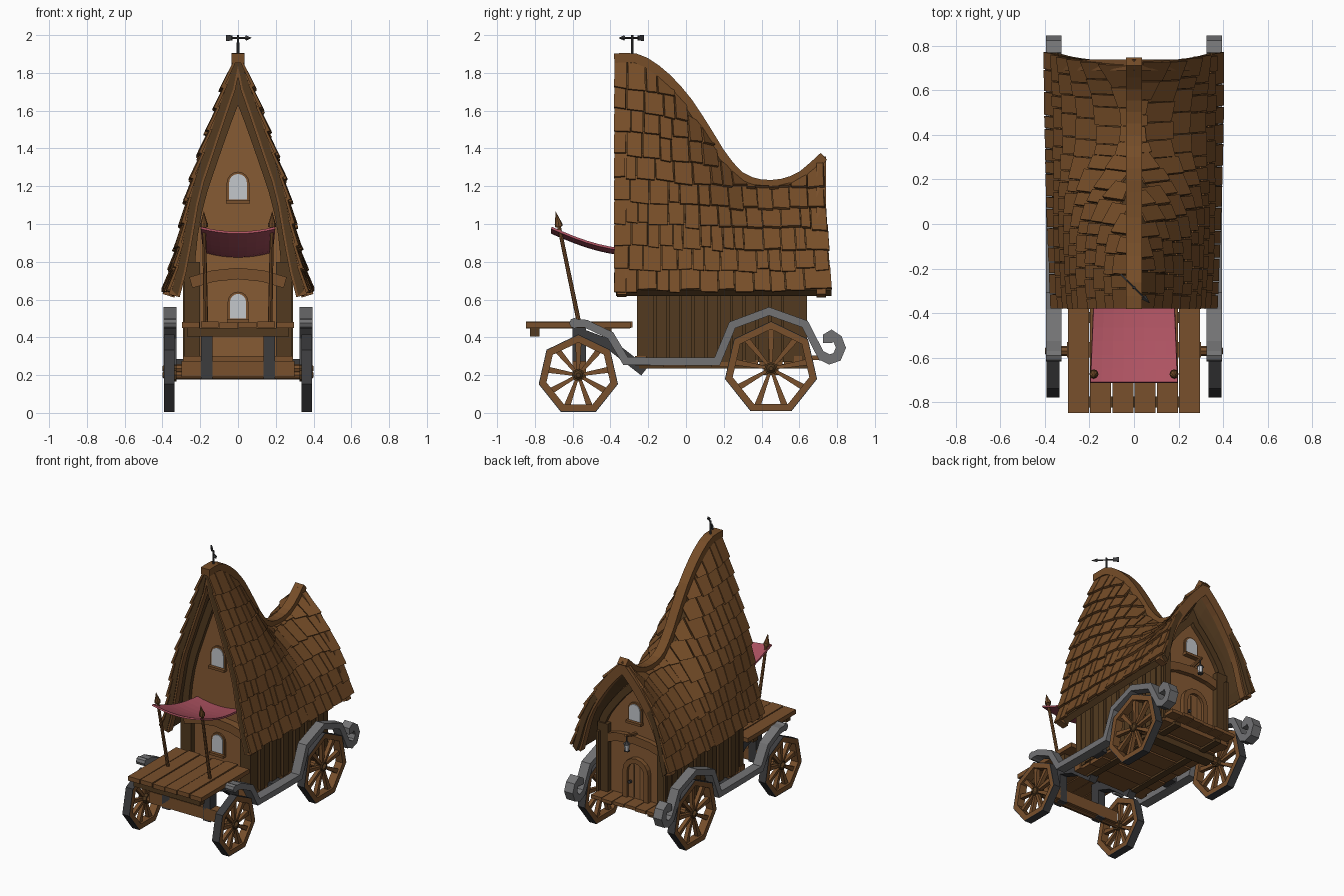
import bpy, bmesh, math, random
from mathutils import Vector, Matrix

if "Cube" in bpy.data.objects:
    bpy.data.objects.remove(bpy.data.objects["Cube"])

random.seed(4)
def material(name, r, g, b):
    m = bpy.data.materials.new(name)
    m.diffuse_color = (r, g, b, 1)
    m.use_nodes = True
    m.node_tree.nodes["Principled BSDF"].inputs["Base Color"].default_value = m.diffuse_color
    return m
ROOF = material("shingle_wood", .18, .074, .021)
WOOD = material("plank_wood", .19, .08, .025)
WALL = material("wall_wood", .24, .103, .034)
DARK = material("dark_wood", .085, .042, .014)
IRON = material("iron", .045, .045, .048)
STEEL = material("steel", .17, .17, .175)
CLOTH = material("cloth", .42, .085, .12)
GLASS = material("glass", .55, .57, .6)

def make(name, verts, faces, mat):
    me = bpy.data.meshes.new(name)
    me.from_pydata([tuple(v) for v in verts], [], faces)
    bm = bmesh.new(); bm.from_mesh(me)
    bmesh.ops.recalc_face_normals(bm, faces=bm.faces)
    bm.to_mesh(me); bm.free()
    me.materials.append(mat)
    ob = bpy.data.objects.new(name, me)
    bpy.context.collection.objects.link(ob)
    return ob

def place(plane, a, b, c):
    return (c, a, b) if plane == 'yz' else (a, c, b)

def box(name, x, y, z, mat):
    v = [(i, j, k) for i in x for j in y for k in z]
    return make(name, v, [(0, 1, 3, 2), (4, 6, 7, 5), (0, 4, 5, 1), (2, 3, 7, 6), (0, 2, 6, 4), (1, 5, 7, 3)], mat)

def prism(name, poly, plane, lo, hi, mat):
    n = len(poly)
    v = [place(plane, a, b, c) for c in (lo, hi) for a, b in poly]
    f = [tuple(range(n)), tuple(range(n, 2 * n))]
    return make(name, v, f + [(i, (i + 1) % n, n + (i + 1) % n, n + i) for i in range(n)], mat)

def ribbon(name, path, t, plane, lo, hi, mat, closed=False):
    """Rectangular bar following a mitred 2D path."""
    p = [Vector(q) for q in path]; n = len(p); v = []
    for i in range(n):
        a = (p[i] - p[i - 1]).normalized() if i or closed else None
        b = (p[(i + 1) % n] - p[i]).normalized() if i < n - 1 or closed else None
        a, b = a or b, b or a
        d = (a + b).normalized()
        m = Vector((-d.y, d.x)) * t / 2 / max(d.dot(a), .5)
        v += [place(plane, *(p[i] + k * m), c) for k, c in ((-1, lo), (1, lo), (1, hi), (-1, hi))]
    f = [tuple(4 * i + k for k in range(4)) for i in (0, n - 1)] if not closed else []
    for i in range(n if closed else n - 1):
        j = (i + 1) % n
        f += [(4 * i + k, 4 * i + (k + 1) % 4, 4 * j + (k + 1) % 4, 4 * j + k) for k in range(4)]
    return make(name, v, f, mat)

def rod(name, a, b, r1, r2, mat, n=8):
    a, b = Vector(a), Vector(b)
    bm = bmesh.new()
    bmesh.ops.create_cone(bm, cap_ends=True, segments=n, radius1=r1, radius2=r2, depth=(b - a).length,
        matrix=Matrix.Translation((a + b) / 2) @ (b - a).to_track_quat('Z', 'Y').to_matrix().to_4x4())
    me = bpy.data.meshes.new(name); bm.to_mesh(me); bm.free()
    me.materials.append(mat)
    ob = bpy.data.objects.new(name, me); bpy.context.collection.objects.link(ob)
    return ob

def curve(pts, x):
    """Smooth interpolation through points."""
    x = min(max(x, pts[0][0]), pts[-1][0])
    i = next(k for k in range(len(pts) - 1) if x <= pts[k + 1][0])
    sl = lambda k: ((pts[min(k + 1, len(pts) - 1)][1] - pts[max(k - 1, 0)][1]) /
                    (pts[min(k + 1, len(pts) - 1)][0] - pts[max(k - 1, 0)][0]))
    (x0, y0), (x1, y1) = pts[i], pts[i + 1]
    d = x1 - x0; t = (x - x0) / d
    return ((2*t**3 - 3*t*t + 1) * y0 + (t**3 - 2*t*t + t) * d * sl(i)
            + (3*t*t - 2*t**3) * y1 + (t**3 - t*t) * d * sl(i + 1))

# Roof surface: sagging ridge, bell-shaped section
RIDGE = [(-.38, 1.87), (-.25, 1.865), (-.12, 1.78), (0, 1.65), (.1, 1.5), (.2, 1.34), (.3, 1.235), (.45, 1.2), (.6, 1.24), (.73, 1.35)]
FRONT = [(0, .35), (.12, .312), (.29, .274), (.45, .238), (.61, .175), (.83, .085), (1, .012)]
BACK = [(0, .38), (.12, .355), (.29, .325), (.45, .285), (.61, .225), (.83, .12), (1, .012)]
EAVE = .65
def surf(u, h, s=1):
    y = -.37 + 1.09 * u
    w = math.sin(u * math.pi / 2)
    x = (1 - w) * curve(FRONT, h) + w * curve(BACK, h)
    return Vector((s * x, y + u * .05 * (1 - h), EAVE + (curve(RIDGE, y) - EAVE) * h))

NU, NH = 22, 10
rows = [[surf(i / NU, j / NH, -1) for j in range(NH + 1)] + [surf(i / NU, j / NH) for j in range(NH, -1, -1)] for i in range(NU + 1)]
W = 2 * NH + 2
outer = [p for r in rows for p in r]
inner = [Vector((p.x - math.copysign(min(.03, abs(p.x)), p.x), p.y, p.z - .03)) for p in outer]
q = [(i * W + j, i * W + j + 1, (i + 1) * W + j + 1, (i + 1) * W + j) for i in range(NU) for j in range(W - 1)]
N = len(outer)
edge = [(j, j + 1) for j in range(W - 1)] + [(NU * W + j, NU * W + j + 1) for j in range(W - 1)]
edge += [(i * W + c, (i + 1) * W + c) for i in range(NU) for c in (0, W - 1)]
make("roof_shell", outer + inner, q + [tuple(N + k for k in f) for f in q] + [(a, b, N + b, N + a) for a, b in edge], DARK)

# Individual shingles in overlapping, sagging rows
V, F = [], []
def row(k, u):
    sag = u * u * (3 - 2 * u)
    return EAVE - .005 + k * .12 * (1 - .1 * sag) - .004 * k * math.sin(math.pi * min(max(u, 0), 1))
def shingle(u0, u1, k, s):
    ps, hs = [], []
    j0, j1 = random.uniform(-.012, .008), random.uniform(-.006, .006)
    for u, z in ((u0, row(k, u0) + j0), (u1, row(k, u1) + j0 + j1), (u1, row(k, u1) + .135), (u0, row(k, u0) + .135)):
        top = curve(RIDGE, -.37 + 1.09 * u)
        hs.append((z - EAVE) / (top - EAVE))
        ps.append(surf(u, min(hs[-1], .99), s))
    if max(hs[:2]) > .97:
        return
    n = (ps[1] - ps[0]).cross(ps[3] - ps[0]).normalized() * s
    if n.x * s < 0: n = -n
    b = len(V)
    V.extend(p + n * o for p, o in zip(ps, (.01, .01, -.004, -.004)))
    V.extend(p + n * o for p, o in zip(ps, (.027, .027, .009, .009)))
    F.extend(tuple(b + k for k in f) for f in ((0, 1, 2, 3), (4, 5, 6, 7), (0, 1, 5, 4), (1, 2, 6, 5), (2, 3, 7, 6), (3, 0, 4, 7)))
for s in (1, -1):
    for k in range(11):
        u = -.008
        while u < .99:
            w = random.uniform(.045, .095)
            e = u + w if u + w < .96 else 1.0 + random.uniform(0, .012)
            shingle(u, e - .005, k, s)
            u = e
make("roof_shingles", V, F, ROOF)

# Ridge beam and gable rake boards
ribbon("ridge_beam", [(-.38 + 1.11 * i / 20, curve(RIDGE, -.38 + 1.11 * i / 20) + .008) for i in range(21)], .05, 'yz', -.035, .035, ROOF)
def section(u, dx, dz, cap=9):
    r = [(min(max(p.x - dx, 0), cap), p.z - dz) for p in (surf(u, j / 10) for j in range(11))]
    r[-1] = (0, r[-1][1])
    return r
def both(half):
    return [(-x, z) for x, z in half] + half[-2::-1]
ribbon("front_rake", both(section(0, .012, .03)), .06, 'xz', -.365, -.315, WOOD)
ribbon("back_rake", both(section(1, .012, .03)), .065, 'xz', .69, .74, WOOD)

# End walls with timber trim
for nm, u, lo, hi, ty in (("front", .14, -.22, -.19, -.25), ("back", .88, .55, .58, .58)):
    g = section(u, .03, .04, .27)
    prism(nm + "_wall", [(-.27, .27)] + both(g) + [(.27, .27)], 'xz', lo, hi, WALL)
    ribbon(nm + "_gable_trim", both(section(u, .045, .07, .25)), .05, 'xz', ty, ty + .03, DARK)
    for s in (1, -1):
        box(nm + "_corner_post", sorted((s * .2, s * .285)), (ty - .01, ty + .04), (.27, .8), DARK)
    ribbon(nm + "_arched_beam", [(-.25, .69), (-.13, .725), (0, .738), (.13, .725), (.25, .69)], .06, 'xz', ty - .025, ty + .035, WOOD)
    box(nm + "_sill_beam", (-.29, .29), (ty - .02, ty + .04), (.25, .3), WOOD)

# Side walls of vertical planks
for s in (1, -1):
    box("side_wall", sorted((s * .25, s * .268)), (-.2, .62), (.27, .78), DARK)
    for i in range(13):
        y = -.225 + i * .0675
        box("side_plank", sorted((s * .26, s * (.28 + .012 * (i % 2)))), (y, y + .055), (.27, .74), DARK)

# Arched windows and door
def arch(w, z0, z1, n=8, cx=0):
    r = w / 2
    return [(cx - r, z0), (cx + r, z0)] + [(cx + r * math.cos(math.pi * i / n), z1 - r + r * math.sin(math.pi * i / n)) for i in range(n + 1)]
def window(nm, y, d, z0, z1, w):
    prism(nm + "_frame", arch(w + .025, z0, z1 + .012), 'xz', y, y + d * .012, WOOD)
    prism(nm + "_pane", arch(w, z0 + .01, z1), 'xz', y, y + d * .018, GLASS)
    box(nm + "_sill", (-w * .68, w * .68), sorted((y, y + d * .035)), (z0 - .012, z0 + .006), WOOD)
window("upper_window", -.22, -1, 1.12, 1.265, .095)
window("lower_window", -.22, -1, .49, .63, .085)
window("back_window", .58, 1, .86, .99, .09)
DX = -.02
prism("door", arch(.15, .3, .57, 8, DX), 'xz', .58, .595, WALL)
ribbon("door_frame", arch(.17, .3, .585, 8, DX)[1:] + [(DX - .085, .3)], .035, 'xz', .58, .615, WOOD)
for x in (-.025, .025):
    box("door_groove", (DX + x - .003, DX + x + .003), (.594, .598), (.31, .55), DARK)
rod("door_knob", (DX + .05, .59, .42), (DX + .05, .615, .42), .01, .012, IRON)

# Lantern on a bracket over the door
rod("lantern_arm", (0, .58, .77), (0, .7, .8), .014, .01, WOOD, 6)
rod("lantern_chain", (0, .685, .795), (0, .685, .75), .004, .004, IRON, 6)
rod("lantern_cap", (0, .685, .735), (0, .685, .755), .026, .006, IRON, 6)
rod("lantern_glass", (0, .685, .69), (0, .685, .735), .015, .02, GLASS, 6)
rod("lantern_base", (0, .685, .682), (0, .685, .69), .02, .02, IRON, 6)

# Floor, back porch and front deck
for i in range(7):
    y = -.25 + i * .128
    box("floor_plank", (-.275, .275), (y, y + .12), (.25 - .006 * (i % 2), .28), WOOD)
for i in range(6):
    x = -.297 + i * .1
    e = random.uniform(-.01, .01)
    box("deck_plank", (x, x + .094), (-.848, -.29 + e), (.45 + e * .4, .482 + e * .4), WOOD)
    box("porch_plank", (x * .9, x * .9 + .085), (.56, .72 + e), (.28, .304), WOOD)
for y in (-.8, -.42):
    box("deck_beam", (-.27, .27), (y - .025, y + .025), (.405, .45), DARK)
for s in (1, -1):
    box("chassis_beam", sorted((s * .15, s * .2)), (-.25, .66), (.235, .26), DARK)
    xs = sorted((s * .135, s * .195))
    box("deck_bracket", xs, (-.6, -.53), (.18, .45), IRON)
    ribbon("bracket_brace", [(-.56, .42), (-.4, .36), (-.22, .22)], .055, 'yz', xs[0], xs[1], IRON)

# Axles and seven-sided spoked wheels with iron tyres
box("front_axle_beam", (-.3, .3), (-.6, -.53), (.19, .275), WOOD)
box("rear_axle_beam", (-.28, .28), (.41, .49), (.2, .26), DARK)
for nm, y, z, R in (("front", -.57, .2, .215), ("rear", .45, .235, .25)):
    rod(nm + "_axle", (-.36, y, z), (.36, y, z), .022, .022, WOOD)
    def ring(r):
        return [(y + r * math.sin(2 * math.pi * i / 7), z + r * math.cos(2 * math.pi * i / 7)) for i in range(7)]
    for s in (1, -1):
        lo, hi = sorted((s * .335, s * .392))
        ribbon(nm + "_wheel_rim", ring(R - .023), .034, 'yz', lo, hi, WOOD, True)
        ribbon(nm + "_wheel_tyre", ring(R - .003), .006, 'yz', lo, hi, IRON, True)
        rod(nm + "_wheel_hub", (s * .325, y, z), (s * .385, y, z), .034, .034, DARK)
        rod(nm + "_hub_cap", (s * .385, y, z), (s * .4, y, z), .025, .012, DARK)
        for i in range(9):
            a = 2 * math.pi * i / 9
            d, n = Vector((math.sin(a), math.cos(a))), Vector((math.cos(a), -math.sin(a)))
            c = Vector((y, z)); e = R * .84
            prism(nm + "_wheel_spoke", [c + n * .008 + d * .02, c + n * .017 + d * e, c - n * .017 + d * e, c - n * .008 + d * .02],
                  'yz', s * .363 - .014, s * .363 + .014, WOOD)

# Steel running boards sweeping over the wheels into a curl
FENDER = [(-.6, .475), (-.53, .472), (-.4, .41), (-.32, .275), (-.1, .272), (.165, .272), (.245, .465), (.44, .538), (.63, .47), (.725, .285)]
CURL = [(.715, .305), (.76, .283), (.8, .297), (.82, .345), (.803, .39), (.77, .412), (.75, .4), (.75, .37)]
for s in (1, -1):
    lo, hi = sorted((s * .325, s * .395))
    ribbon("fender", FENDER, .042, 'yz', lo, hi, STEEL)
    ribbon("fender_curl", CURL, .05, 'yz', lo, hi, STEEL)
    rod("fender_front_knob", (lo, -.59, .475), (hi, -.59, .475), .028, .028, STEEL)
    box("fender_bracket", sorted((s * .26, s * .34)), (-.05, .05), (.255, .285), IRON)

# Cloth awning on spear-tipped poles
verts = []
for j in range(9):
    v = j / 8
    for i in range(9):
        t = i / 4 - 1
        verts.append(((.195 - .02 * v) * t, -.71 + .49 * v, .985 - .125 * v - .028 * math.sin(math.pi * v) - .025 * (1 - t * t)))
aw = make("awning", verts, [(j * 9 + i, j * 9 + i + 1, j * 9 + i + 10, j * 9 + i + 9) for j in range(8) for i in range(8)], CLOTH)
m = aw.modifiers.new("thickness", 'SOLIDIFY'); m.thickness = .012
for s in (1, -1):
    rod("awning_pole", (s * .17, -.565, .47), (s * .18, -.675, 1.0), .012, .01, WOOD)
    rod("pole_collar", (s * .18, -.672, .985), (s * .18, -.676, 1.005), .02, .02, WOOD)
    rod("pole_tip", (s * .18, -.676, 1.005), (s * .181, -.69, 1.065), .018, .001, WOOD)

# Weathervane
c = Vector((0, -.285, 1.985)); d = Vector((.7071, -.7071, 0))
rod("vane_rod", (0, -.285, 1.87), (0, -.285, 2.0), .008, .006, IRON)
rod("vane_arrow_shaft", c - d * .08, c + d * .07, .005, .005, IRON, 6)
rod("vane_arrow_tip", c + d * .06, c + d * .1, .014, .001, IRON, 4)
make("vane_tail", [c + d * a + Vector((o, o, b)) for o in (-.003, .003) for a, b in ((-.085, -.016), (-.045, -.013), (-.045, .013), (-.085, .016))],
     [(0, 1, 2, 3), (4, 5, 6, 7), (0, 1, 5, 4), (1, 2, 6, 5), (2, 3, 7, 6), (3, 0, 4, 7)], IRON)
